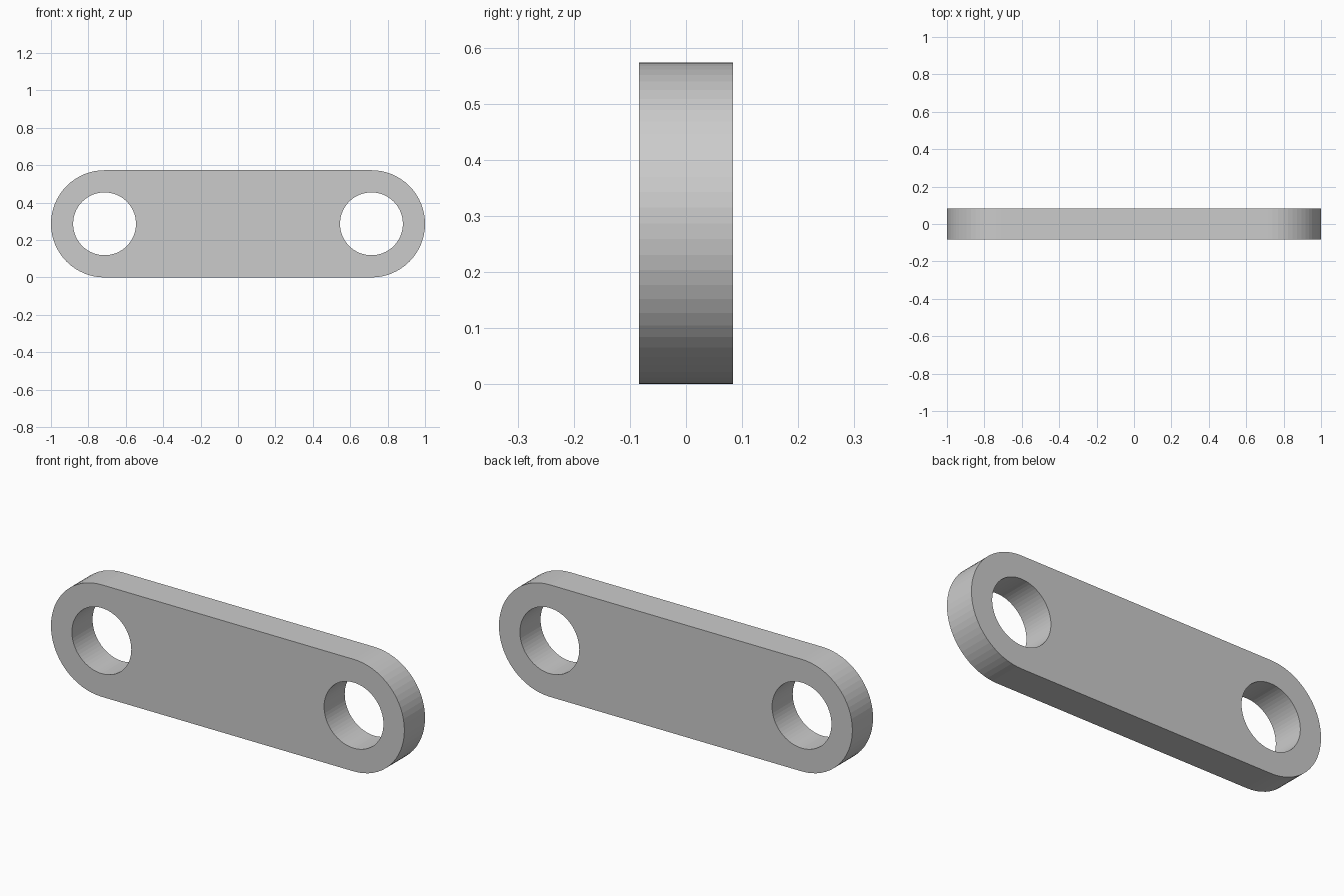
import bpy, bmesh
from math import sin, cos, pi
from mathutils import Vector

if "Cube" in bpy.data.objects:
    bpy.data.objects.remove(bpy.data.objects["Cube"])

R = 0.2865          # end radius, half the height
CX = 1.0 - R        # hole and end centre distance
HOLE = 0.168        # hole radius
HALF_T = 0.0835     # half thickness
SEG = 64            # sides per full circle


def arc(cx, radius, start, sweep, count):
    return [(cx + radius * cos(start + sweep * i / SEG), R + radius * sin(start + sweep * i / SEG))
            for i in range(count)]


def add_loop(bm, points):
    verts = [bm.verts.new((x, -HALF_T, z)) for x, z in points]
    return [bm.edges.new((v, verts[(i + 1) % len(verts)])) for i, v in enumerate(verts)]


bm = bmesh.new()

# Rounded outline and two round holes
half = SEG // 2 + 1
edges = add_loop(bm, arc(CX, R, -pi / 2, 2 * pi, half) + arc(-CX, R, pi / 2, 2 * pi, half))
for side in (-1, 1):
    edges += add_loop(bm, arc(side * CX, HOLE, 0, 2 * pi, SEG))

# Fill the front face and extrude it to full thickness
bmesh.ops.triangle_fill(bm, edges=edges, use_beauty=True, use_dissolve=False, normal=Vector((0, -1, 0)))
result = bmesh.ops.extrude_face_region(bm, geom=bm.faces[:], use_keep_orig=True)
moved = [g for g in result["geom"] if isinstance(g, bmesh.types.BMVert)]
bmesh.ops.translate(bm, verts=moved, vec=(0, 2 * HALF_T, 0))
bmesh.ops.recalc_face_normals(bm, faces=bm.faces[:])

mesh = bpy.data.meshes.new("link_plate")
bm.to_mesh(mesh)
bm.free()
bpy.context.collection.objects.link(bpy.data.objects.new("link_plate", mesh))
